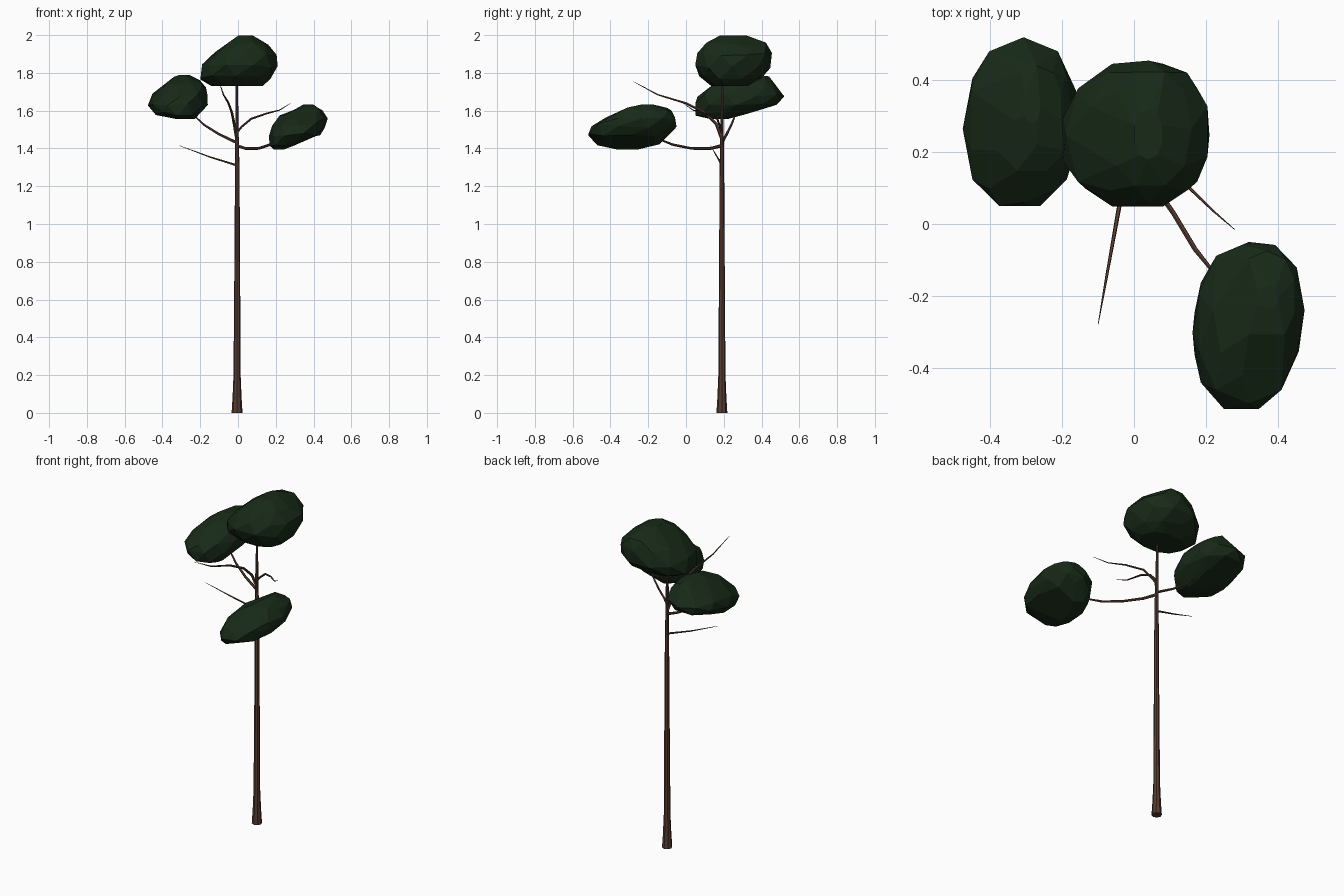
import bpy, bmesh, math, random
from mathutils import Vector

if "Cube" in bpy.data.objects:
    bpy.data.objects.remove(bpy.data.objects["Cube"])

random.seed(4)


def material(name, rgb):
    m = bpy.data.materials.new(name)
    m.diffuse_color = (*rgb, 1)
    m.use_nodes = True
    m.node_tree.nodes["Principled BSDF"].inputs["Base Color"].default_value = m.diffuse_color
    return m


bark = material("bark", (0.095, 0.047, 0.03))
leaves = material("leaves", (0.009, 0.023, 0.009))


def finish(bm, name, mat):
    bmesh.ops.recalc_face_normals(bm, faces=bm.faces)
    me = bpy.data.meshes.new(name)
    bm.to_mesh(me)
    bm.free()
    me.materials.append(mat)
    bpy.context.collection.objects.link(bpy.data.objects.new(name, me))


def tube(name, points, sides):
    """Tapered faceted limb through (x, y, z, radius) points."""
    bm = bmesh.new()
    pos = [Vector(p[:3]) for p in points]
    rings, side, last = [], None, len(pos) - 1
    for i, p in enumerate(pos):
        d = (pos[min(i + 1, last)] - pos[max(i - 1, 0)]).normalized()
        if side is None:
            side = d.orthogonal()
        side = (side - d * side.dot(d)).normalized()
        other = d.cross(side)
        rings.append([bm.verts.new(p + points[i][3] * (
            side * math.cos(a) + other * math.sin(a)))
            for a in (math.tau * k / sides for k in range(sides))])
    for a, b in zip(rings, rings[1:]):
        for k in range(sides):
            j = (k + 1) % sides
            bm.faces.new((a[k], a[j], b[j], b[k]))
    bm.faces.new(rings[0])
    bm.faces.new(rings[-1])
    finish(bm, name, bark)


def clump(name, levels, sides=10):
    """Faceted convex foliage from (z, x0, x1, y0, y1) extents."""
    bm = bmesh.new()
    for n, (z, x0, x1, y0, y1) in enumerate(levels):
        inner = 0 < n < len(levels) - 1
        for k in range(sides):
            a = math.tau * (k + 0.5 * (n % 2)) / sides
            c, s = math.cos(a), math.sin(a)
            u = math.copysign(abs(c) ** 0.88, c)
            v = math.copysign(abs(s) ** 0.88, s)
            dz = random.uniform(-0.012, 0.012) if inner else 0
            bm.verts.new(((x0 + x1) / 2 + u * (x1 - x0) / 2,
                          (y0 + y1) / 2 + v * (y1 - y0) / 2, z + dz))
    hull = bmesh.ops.convex_hull(bm, input=bm.verts)
    spare = [v for v in hull["geom_interior"] + hull["geom_unused"]
             if isinstance(v, bmesh.types.BMVert) and not v.link_faces]
    bmesh.ops.delete(bm, geom=list(set(spare)), context='VERTS')
    # merge nearly flat triangles into larger facets
    bmesh.ops.dissolve_limit(bm, angle_limit=math.radians(9),
                             verts=bm.verts, edges=bm.edges)
    finish(bm, name, leaves)


# Trunk with flared foot
tube("trunk", [(-.005, .19, 0, .029), (-.005, .19, .08, .024),
               (-.005, .19, .2, .019), (-.004, .19, .8, .015),
               (-.004, .19, 1.3, .012), (-.006, .19, 1.5, .009),
               (-.006, .195, 1.8, .005)], 8)

# Leafy branches
tube("right_branch", [(-.005, .19, 1.415, .009), (.04, .13, 1.4, .008),
                      (.11, .03, 1.4, .007), (.17, -.07, 1.42, .007),
                      (.25, -.17, 1.46, .004)], 6)
tube("left_branch", [(-.005, .19, 1.43, .008), (-.1, .215, 1.475, .007),
                     (-.18, .24, 1.525, .006), (-.26, .27, 1.6, .003)], 6)

# Bare branches
tube("low_bare_branch", [(-.005, .19, 1.31, .006), (-.15, .165, 1.355, .004),
                         (-.31, .13, 1.415, .001)], 5)
tube("front_bare_branch", [(-.006, .19, 1.45, .009), (-.02, .16, 1.53, .008),
                           (-.032, .1, 1.59, .007), (-.05, 0, 1.64, .006),
                           (-.077, -.15, 1.685, .004),
                           (-.1, -.28, 1.755, .001)], 5)
tube("right_bare_branch", [(-.005, .19, 1.485, .007), (.02, .18, 1.515, .006),
                           (.07, .165, 1.557, .006), (.15, .105, 1.585, .005),
                           (.22, .037, 1.603, .003),
                           (.28, -.015, 1.64, .001)], 5)

# Foliage clumps
clump("top_foliage", [(1.73, -.14, .13, .13, .33), (1.775, -.207, .18, .07, .4),
                      (1.835, -.19, .21, .04, .455),
                      (1.9, -.13, .212, .06, .455),
                      (1.95, -.07, .16, .1, .43), (1.998, 0, .08, .18, .32)])
clump("left_foliage", [(1.555, -.33, -.23, .13, .22), (1.585, -.44, -.2, .05, .35),
                       (1.635, -.477, -.16, .04, .49),
                       (1.68, -.46, -.155, .06, .52),
                       (1.73, -.4, -.17, .14, .48), (1.77, -.34, -.2, .22, .44),
                       (1.79, -.31, -.26, .28, .38)])
clump("right_foliage", [(1.395, .19, .25, -.37, -.25), (1.425, .165, .33, -.47, -.14),
                        (1.475, .163, .435, -.525, -.08),
                        (1.52, .175, .465, -.5, -.05),
                        (1.565, .22, .475, -.43, -.05),
                        (1.605, .29, .45, -.33, -.075),
                        (1.632, .34, .4, -.24, -.17)])
